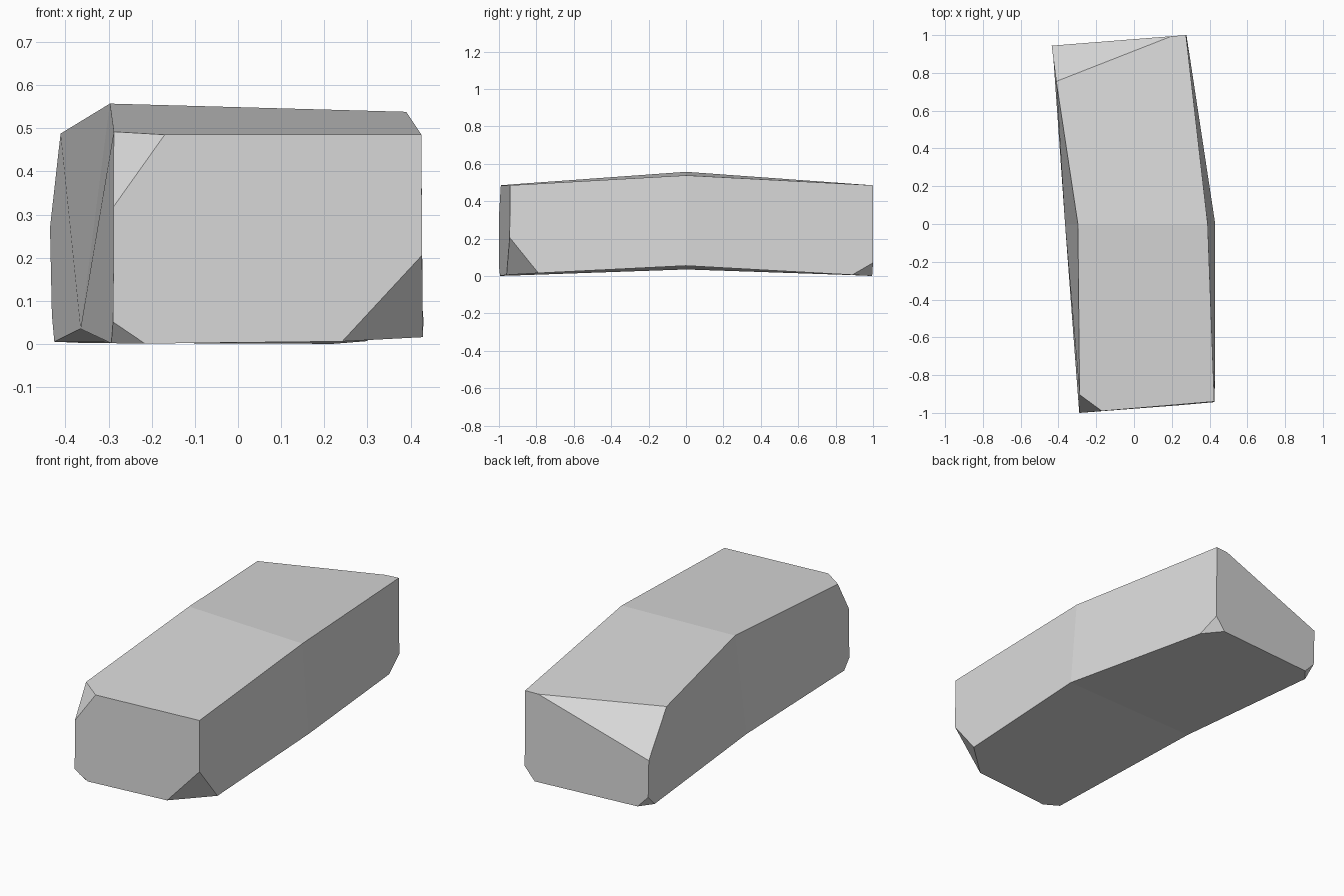
import bpy
import bmesh
from mathutils import Vector

cube = bpy.data.objects.get("Cube")
if cube:
    bpy.data.objects.remove(cube, do_unlink=True)

# Stone colour
stone = bpy.data.materials.new("stone_grey")
stone.use_nodes = True
grey = (0.7, 0.7, 0.7, 1.0)
stone.diffuse_color = grey
stone.node_tree.nodes["Principled BSDF"].inputs["Base Color"].default_value = grey

# Cross-sections from front to back: lower right, lower left, upper left, upper right
sections = [
    [(-0.29, -1.0, 0.0), (0.428, -0.945, 0.008), (0.425, -0.94, 0.485), (-0.287, -1.0, 0.485)],
    [(-0.365, 0.0, 0.035), (0.43, 0.0, 0.055), (0.39, 0.0, 0.538), (-0.297, 0.0, 0.557)],
    [(-0.43, 0.943, 0.003), (0.278, 1.0, 0.0), (0.275, 1.0, 0.485), (-0.44, 0.945, 0.47)],
]

# Chipped corners: (section, corner) and three points on the chip
chips = [
    (0, 3, [(-0.293, -0.9, 0.492), (-0.17, -0.99, 0.485), (-0.287, -1.0, 0.32)]),
    (0, 0, [(-0.288, -1.0, 0.05), (-0.215, -0.994, 0.0), (-0.294, -0.95, 0.002)]),
    (0, 1, [(0.426, -0.943, 0.205), (0.24, -0.96, 0.005), (0.428, -0.79, 0.016)]),
    (2, 3, [(0.2, 0.995, 0.483), (-0.415, 0.755, 0.486), (-0.435, 0.944, 0.27)]),
    (2, 1, [(0.277, 1.0, 0.07), (0.22, 0.995, 0.0), (0.294, 0.89, 0.006)]),
    (2, 0, [(-0.433, 0.944, 0.07), (-0.37, 0.948, 0.003), (-0.426, 0.88, 0.005)]),
]

# Bent block: loft the sections and cap the ends
bm = bmesh.new()
rings = [[bm.verts.new(p) for p in ring] for ring in sections]
for a, b in zip(rings, rings[1:]):
    for i in range(4):
        j = (i + 1) % 4
        bm.faces.new((a[i], a[j], b[j], b[i]))
bm.faces.new(rings[0])
bm.faces.new(rings[-1])


def chip_corner(corner, points):
    """Slice one corner off the block and close the cut with a flat face."""
    a, b, c = (Vector(p) for p in points)
    normal = (b - a).cross(c - a).normalized()
    if normal.dot(Vector(corner) - a) < 0:
        normal.negate()
    bmesh.ops.bisect_plane(bm, geom=bm.verts[:] + bm.edges[:] + bm.faces[:],
                           dist=0.0001, plane_co=a, plane_no=normal, clear_outer=True)
    bmesh.ops.holes_fill(bm, edges=[e for e in bm.edges if e.is_boundary], sides=0)


for section, corner, points in chips:
    chip_corner(sections[section][corner], points)

bmesh.ops.recalc_face_normals(bm, faces=bm.faces[:])
mesh = bpy.data.meshes.new("stone_block")
bm.to_mesh(mesh)
bm.free()
mesh.materials.append(stone)
block = bpy.data.objects.new("stone_block", mesh)
bpy.context.collection.objects.link(block)
